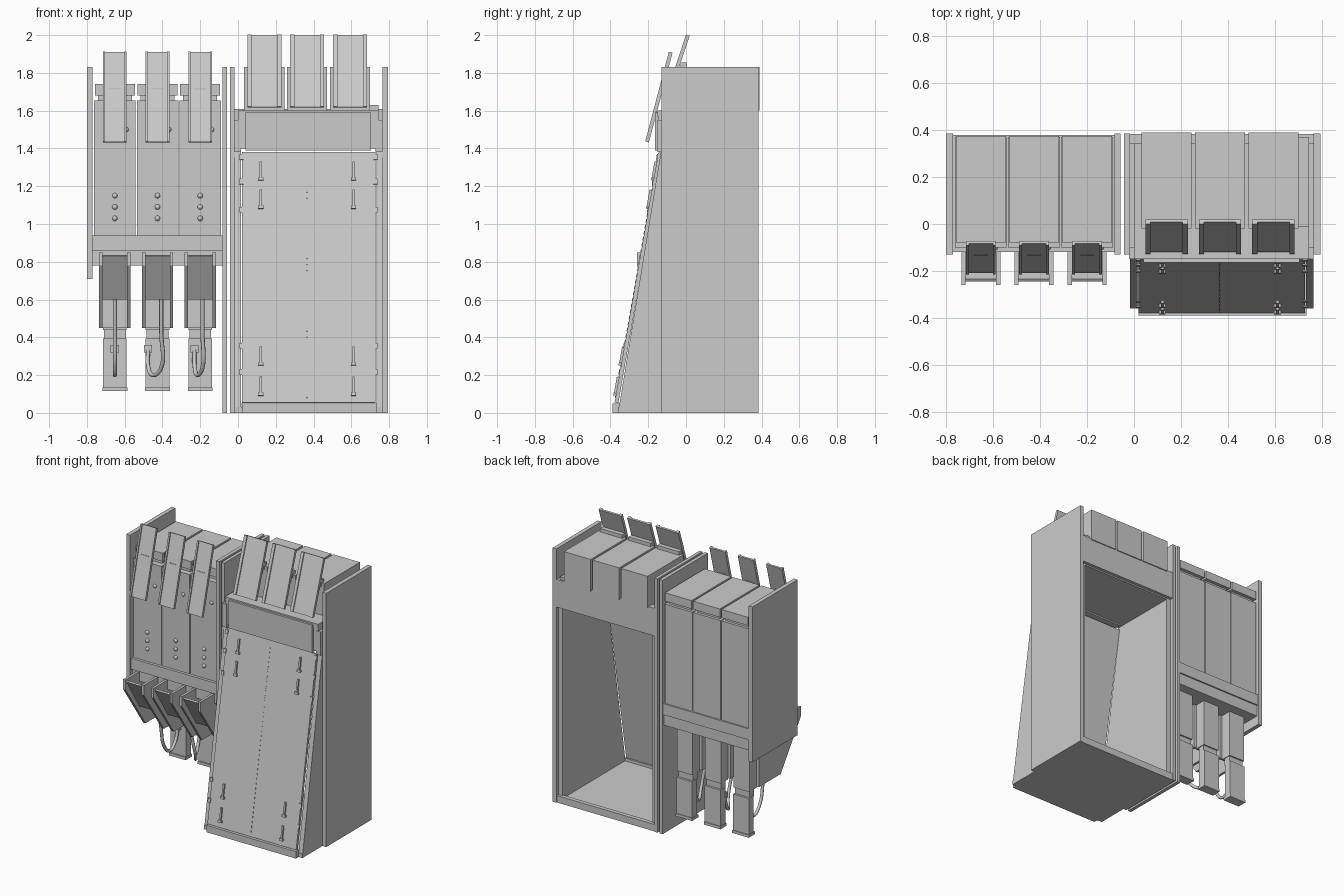
import bpy
import bmesh
from mathutils import Vector

cube = bpy.data.objects.get("Cube")
if cube:
    bpy.data.objects.remove(cube, do_unlink=True)

grey = bpy.data.materials.new("light_grey")
grey.use_nodes = True
colour = (0.6, 0.6, 0.6, 1)
grey.diffuse_color = colour
grey.node_tree.nodes["Principled BSDF"].inputs["Base Color"].default_value = colour


def add_object(name, data):
    ob = bpy.data.objects.new(name, data)
    data.materials.append(grey)
    bpy.context.collection.objects.link(ob)
    return ob


def prism(name, x0, x1, profile):
    """Extrude a (y, z) outline from x0 to x1."""
    bm = bmesh.new()
    face = bm.faces.new([bm.verts.new((x0, y, z)) for y, z in profile])
    out = bmesh.ops.extrude_face_region(bm, geom=[face])
    verts = [v for v in out["geom"] if isinstance(v, bmesh.types.BMVert)]
    bmesh.ops.translate(bm, verts=verts, vec=(x1 - x0, 0, 0))
    bmesh.ops.recalc_face_normals(bm, faces=bm.faces)
    mesh = bpy.data.meshes.new(name)
    bm.to_mesh(mesh)
    bm.free()
    return add_object(name, mesh)


def box(name, x0, x1, y0, y1, z0, z1):
    return prism(name, x0, x1, [(y0, z0), (y1, z0), (y1, z1), (y0, z1)])


def slab(name, x0, x1, start, end, thick):
    """Sloping plate whose front follows start-end in the (y, z) plane."""
    a, b = Vector(start), Vector(end)
    d = (b - a).normalized()
    n = Vector((d.y, -d.x)) * thick
    return prism(name, x0, x1, [a, b, b + n, a + n])


def stud(name, location, radius):
    bm = bmesh.new()
    bmesh.ops.create_uvsphere(bm, u_segments=12, v_segments=8, radius=radius)
    bmesh.ops.translate(bm, verts=bm.verts, vec=location)
    for f in bm.faces:
        f.smooth = True
    mesh = bpy.data.meshes.new(name)
    bm.to_mesh(mesh)
    bm.free()
    return add_object(name, mesh)


def tube(name, points, radius):
    curve = bpy.data.curves.new(name, "CURVE")
    curve.dimensions = "3D"
    curve.bevel_depth = radius
    curve.bevel_resolution = 2
    curve.resolution_u = 8
    curve.use_fill_caps = True
    spline = curve.splines.new("BEZIER")
    spline.bezier_points.add(len(points) - 1)
    for bp, p in zip(spline.bezier_points, points):
        bp.co = p
        bp.handle_left_type = bp.handle_right_type = "AUTO"
    return add_object(name, curve)


def lever(name, x0, x1, bottom, top, rail):
    slab(name + "_plate", x0, x1, bottom, top, 0.012)
    for x in (x0, x1 - rail):
        slab(name + "_rail", x, x + rail, bottom, top, -0.008)


# Upright side panels
for name, x0, x1, z0 in (("outer_right_panel", -0.8, -0.77, 0.71),
                         ("inner_right_panel", -0.083, -0.057, 0),
                         ("inner_left_panel", -0.042, -0.018, 0),
                         ("outer_left_panel", 0.765, 0.795, 0)):
    box(name, x0, x1, -0.13, 0.385, z0, 1.83)

# Large cabinet: wedge cheeks, floor, ceiling, frame
for x0, x1 in ((-0.018, 0.015), (0.732, 0.765)):
    prism("wedge_cheek", x0, x1, [(-0.36, 0), (0.36, 0), (0.36, 1.4), (-0.13, 1.4)])
    box("beam_end", x0 - 0.004, x1, -0.15, -0.1, 1.38, 1.55)
box("floor", -0.018, 0.765, -0.36, 0.38, 0, 0.03)
box("front_sill", 0.02, 0.735, -0.39, -0.35, 0, 0.05)
box("back_sill", -0.018, 0.765, 0.35, 0.38, 0, 0.05)
box("ceiling", -0.018, 0.765, -0.13, 0.36, 1.4, 1.43)
box("back_beam", -0.018, 0.765, 0.34, 0.383, 1.41, 1.61)
box("top_shelf", 0, 0.745, -0.15, 0.36, 1.57, 1.6)
box("front_beam", 0.04, 0.705, -0.165, -0.1, 1.39, 1.59)
box("front_beam_backing", 0, 0.745, -0.145, -0.1, 1.4, 1.57)

# Sloping front door with seam and clips
low, high = Vector((-0.378, 0.055)), Vector((-0.146, 1.38))
slab("front_door", 0.02, 0.728, low, high, 0.02)


def on_door(z):
    return low.lerp(high, (z - low.y) / (high.y - low.y))


for i in range(40):
    z = 0.08 + i * 0.032
    slab("door_seam_dash", 0.363, 0.367, on_door(z), on_door(z + 0.018), -0.003)
for x in (0.115, 0.605):
    for z in (0.09, 0.25, 1.08, 1.23):
        slab("door_clip", x, x + 0.012, on_door(z), on_door(z + 0.1), -0.012)
        slab("door_clip_foot", x - 0.008, x + 0.02, on_door(z), on_door(z + 0.015), -0.014)
for x in (0.008, 0.718):
    for z in (0.2, 0.34, 1.06, 1.21, 1.34):
        slab("door_edge_hinge", x, x + 0.02, on_door(z), on_door(z + 0.03), -0.006)

# Three hoppers and levers above the cabinet
for x0, x1 in ((0.033, 0.245), (0.26, 0.472), (0.487, 0.7)):
    box("top_hopper", x0, x1, -0.02, 0.39, 1.6, 1.83)
    mid = (x0 + x1) / 2
    box("lever_bracket", mid - 0.088, mid + 0.088, -0.03, 0.005, 1.81, 1.855)
    lever("top_lever", mid - 0.09, mid + 0.09, (-0.12, 1.62), (0.008, 2.0), 0.022)
box("hopper_side_filler", 0.7, 0.745, -0.01, 0.37, 1.6, 1.63)

# Dispenser bank shelf
box("bank_shelf", -0.77, -0.083, -0.12, 0.38, 0.86, 0.94)
box("bank_lower_rail", -0.77, -0.083, -0.1, 0.37, 0.78, 0.86)

# Three dispenser modules, each with lever, studs, chute, strip and hose
for i, bend in enumerate((0, -0.05, -0.03)):
    cx = -0.652 + i * 0.226
    left, right = cx - 0.11, cx + 0.11
    box("dispenser_body", left, right, -0.1, 0.37, 0.94, 1.655)
    box("dispenser_neck", left + 0.02, right - 0.02, -0.06, 0.35, 1.65, 1.69)
    box("dispenser_cap", left + 0.004, right - 0.004, -0.078, 0.375, 1.68, 1.74)
    lever("dispenser_lever", cx - 0.063, cx + 0.063, (-0.208, 1.435), (-0.083, 1.91), 0.012)
    box("lever_mount", cx - 0.03, cx + 0.03, -0.135, -0.07, 1.68, 1.72)
    for z in (1.03, 1.09, 1.15):
        stud("indicator_stud", (cx, -0.1, z), 0.014)
    stud("side_stud", (cx + 0.06, -0.1, 1.5), 0.013)

    # Chute cheeks and plates
    for x in (cx - 0.083, cx + 0.065):
        prism("chute_cheek", x, x + 0.018, [(-0.26, 0.85), (-0.26, 0.78),
                                            (-0.03, 0.45), (0.22, 0.45), (0.22, 0.85)])
    slab("chute_plate", cx - 0.065, cx + 0.065, (-0.1, 0.6), (-0.245, 0.83), 0.012)
    box("chute_back", cx - 0.065, cx + 0.065, 0.2, 0.22, 0.45, 0.8)

    # Rear hanging strip in two sections
    box("strip_upper", cx - 0.063, cx + 0.063, 0.22, 0.3, 0.44, 0.8)
    box("strip_joint", cx - 0.058, cx + 0.058, 0.24, 0.29, 0.39, 0.44)
    box("strip_lower", cx - 0.063, cx + 0.063, 0.25, 0.305, 0.13, 0.395)
    box("strip_foot", cx - 0.066, cx + 0.066, 0.24, 0.31, 0.115, 0.135)
    box("hose_socket", cx + bend - 0.022, cx + bend + 0.022, 0.235, 0.255, 0.32, 0.36)

    # Curved hose
    tx = cx - bend * 0.4
    tube("hose", [(tx, 0, 0.68), (tx, 0.05, 0.42), (tx, 0.1, 0.24),
                  (cx + bend * 0.5, 0.16, 0.2), (cx + bend, 0.22, 0.25),
                  (cx + bend, 0.245, 0.34)], 0.011)
